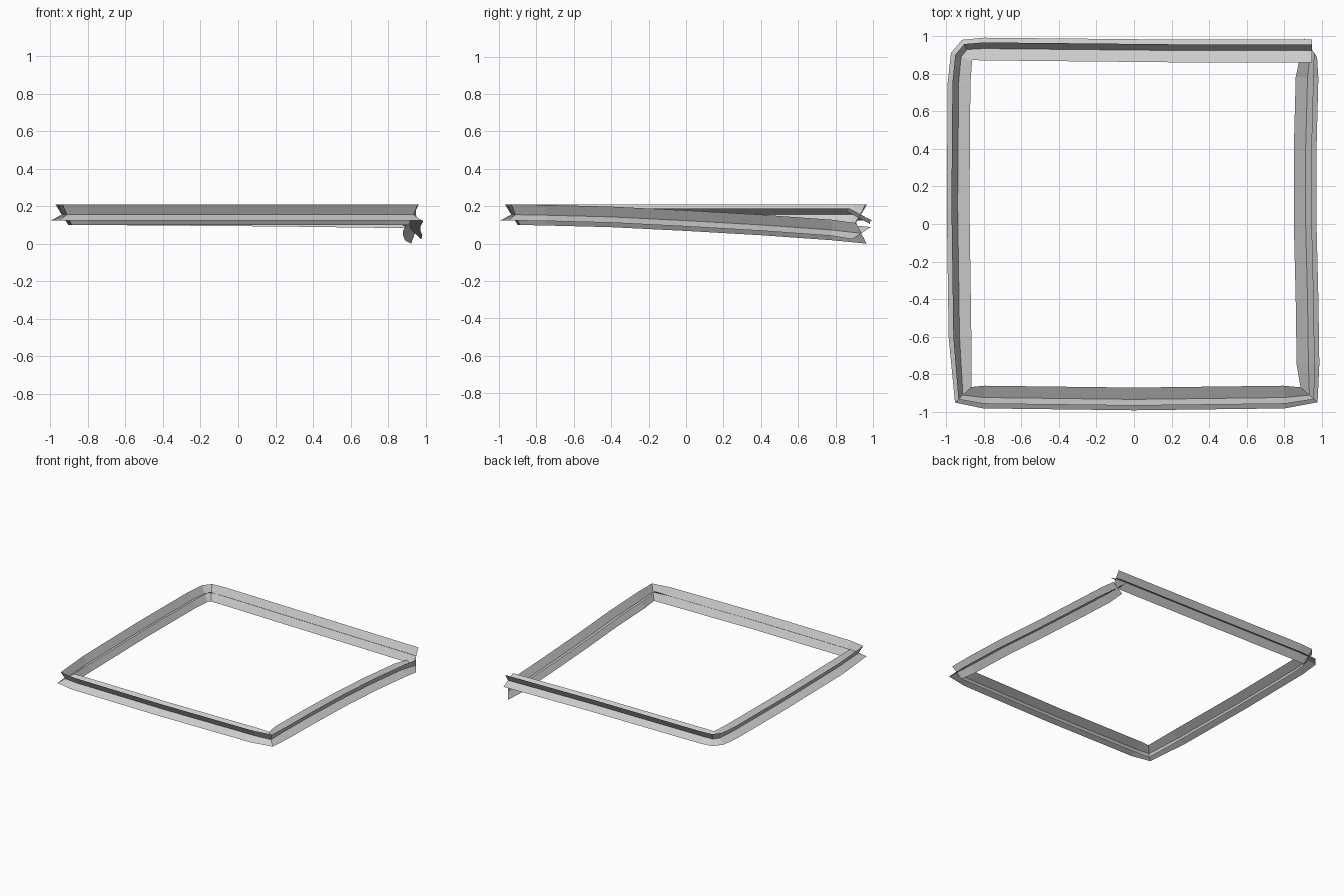
import bpy, bmesh
from mathutils import Vector

cube = bpy.data.objects.get("Cube")
if cube:
    bpy.data.objects.remove(cube, do_unlink=True)

grey = bpy.data.materials.new("light_grey")
grey.use_nodes = True
colour = (0.6, 0.6, 0.6, 1)
grey.diffuse_color = colour
grey.node_tree.nodes["Principled BSDF"].inputs["Base Color"].default_value = colour

# Centre line of the frame: back, left, front, then the sagging right rail
path = [Vector(p) for p in (
    (.95, .925, .137), (.2, .925, .147), (-.8, .935, .155), (-.89, .93, .155),
    (-.922, .89, .155), (-.935, .75, .155), (-.94, .1, .155), (-.93, -.6, .155),
    (-.912, -.912, .155), (-.8, -.925, .155), (0, -.935, .155), (.8, -.925, .155),
    (.935, -.912, .155), (.93, -.75, .152), (.925, -.4, .143), (.915, 0, .123),
    (.915, .4, .1), (.925, .78, .073), (.943, .937, .055))]


def outward(i):
    """Horizontal direction pointing out of the frame at a path point."""
    if i == len(path) - 1:
        return Vector((.57, -.82, 0))  # the loose end is twisted
    before = (path[i] - path[max(i - 1, 0)]).normalized()
    after = (path[i + 1] - path[i]).normalized()
    along = before + after
    return Vector((along.y, -along.x, 0)).normalized()


def strip(name, outer, inner):
    """Sweep a flat strip along the path; edges are (outward, up) offsets."""
    bm = bmesh.new()
    rows = []
    for i, p in enumerate(path):
        out = outward(i)
        rows.append([bm.verts.new(p + out * o + Vector((0, 0, u)))
                     for o, u in (outer, (0, 0), inner)])
    for a, b in zip(rows, rows[1:]):
        for k in range(2):
            bm.faces.new((a[k], b[k], b[k + 1], a[k + 1]))
    bm.normal_update()
    if sum(f.normal.z for f in bm.faces) < 0:
        bmesh.ops.reverse_faces(bm, faces=bm.faces[:])
    mesh = bpy.data.meshes.new(name)
    bm.to_mesh(mesh)
    bm.free()
    mesh.materials.append(grey)
    bpy.context.collection.objects.link(bpy.data.objects.new(name, mesh))


# Two strips crossing along the centre line
strip("upright_strip", (.033, .055), (-.035, -.055))
strip("flange_strip", (.058, -.031), (-.063, .034))
